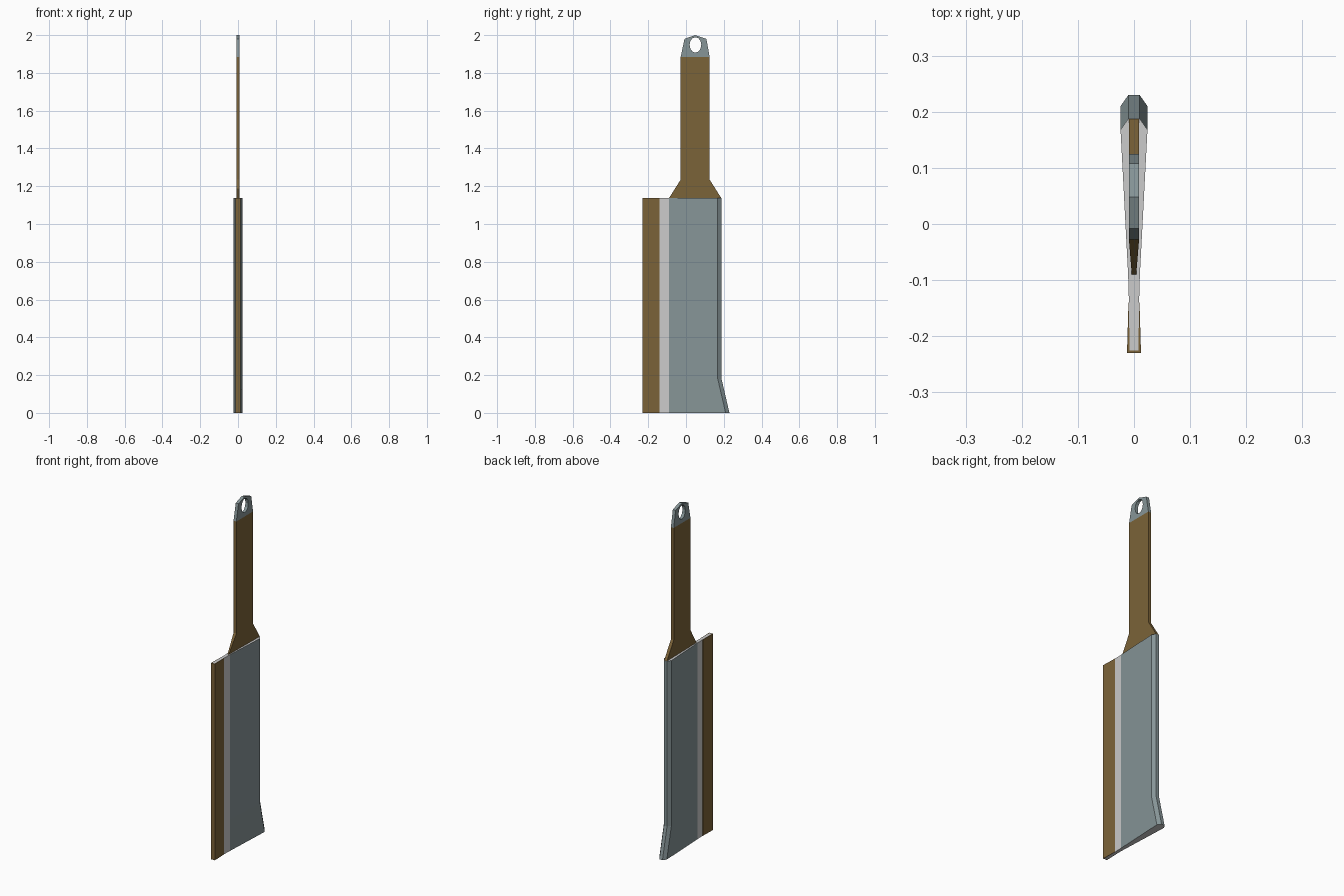
import bpy, math

if "Cube" in bpy.data.objects:
    bpy.data.objects.remove(bpy.data.objects["Cube"])


def material(name, rgb):
    m = bpy.data.materials.new(name)
    m.diffuse_color = (*rgb, 1)
    m.use_nodes = True
    m.node_tree.nodes["Principled BSDF"].inputs["Base Color"].default_value = m.diffuse_color
    return m


BROWN = material("brown", (0.20, 0.125, 0.04))
STEEL = material("steel", (0.24, 0.30, 0.31))
LIGHT = material("light_steel", (0.75, 0.75, 0.72))


def loft(name, rings, mats, side_mats=None, cap_mat=0):
    """Closed flat-faced solid through equal-length vertex rings."""
    n = len(rings[0])
    verts = [v for ring in rings for v in ring]
    faces, idx = [], []
    for r in range(len(rings) - 1):
        for i in range(n):
            j = (i + 1) % n
            faces.append((r * n + i, r * n + j, (r + 1) * n + j, (r + 1) * n + i))
            idx.append(side_mats[i] if side_mats else 0)
    faces += [tuple(reversed(range(n))), tuple(range((len(rings) - 1) * n, len(rings) * n))]
    idx += [cap_mat, cap_mat]
    me = bpy.data.meshes.new(name)
    me.from_pydata(verts, [], faces)
    for m in mats:
        me.materials.append(m)
    me.polygons.foreach_set("material_index", idx)
    ob = bpy.data.objects.new(name, me)
    bpy.context.collection.objects.link(ob)
    return ob


def slab(name, profile, mat):
    """Side profile of (y, z, half thickness) points made into a plate."""
    rings = [[(s * t, y, z) for y, z, t in profile] for s in (-1, 1)]
    return loft(name, rings, [mat])


# Blade: wedge section with chamfered spine that kicks back near the bottom
def blade_ring(z, kick):
    half = [(0.008, -0.225), (0.009, -0.14), (0.0105, -0.09),
            (0.024, 0.168 + kick), (0.010, 0.188 + kick)]
    pts = half + [(-x, y) for x, y in reversed(half)]
    return [(x, y, z) for x, y in pts]


TOP = 1.137
loft("blade", [blade_ring(0, 0.042), blade_ring(0.18, 0), blade_ring(TOP, 0)],
     [STEEL, LIGHT], [1, 1, 0, 0, 0, 0, 0, 1, 1, 1], 1)

# Cutting edge: brown sleeve wrapped round the front of the blade
half = [(0.008, -0.225), (0.009, -0.14), (0.0098, -0.14), (0.0125, -0.23)]
edge = half + [(-x, y) for x, y in reversed(half)]
loft("cutting_edge", [[(x, y, z) for x, y in edge] for z in (0, TOP)], [BROWN])

# Handle with flared base
slab("handle", [(-0.09, TOP, 0.004), (0.187, TOP, 0.009), (0.125, 1.235, 0.009),
                (0.125, 1.885, 0.009), (-0.028, 1.885, 0.009), (-0.028, 1.235, 0.009)], BROWN)

# Pommel plate with hanging hole
pommel = slab("pommel", [(-0.028, 1.885, 0.009), (0.125, 1.885, 0.009), (0.108, 1.98, 0.009),
                         (0.048, 2.0, 0.009), (-0.008, 1.98, 0.009)], STEEL)
circle = [(0.05 + 0.031 * math.cos(a), 1.948 + 0.041 * math.sin(a), 0.05)
          for a in (math.tau * i / 12 for i in range(12))]
cutter = slab("hole_cutter", circle, STEEL)
cutter.hide_render = True
cutter.hide_set(True)
cut = pommel.modifiers.new("hole", 'BOOLEAN')
cut.operation = 'DIFFERENCE'
cut.solver = 'EXACT'
cut.object = cutter
